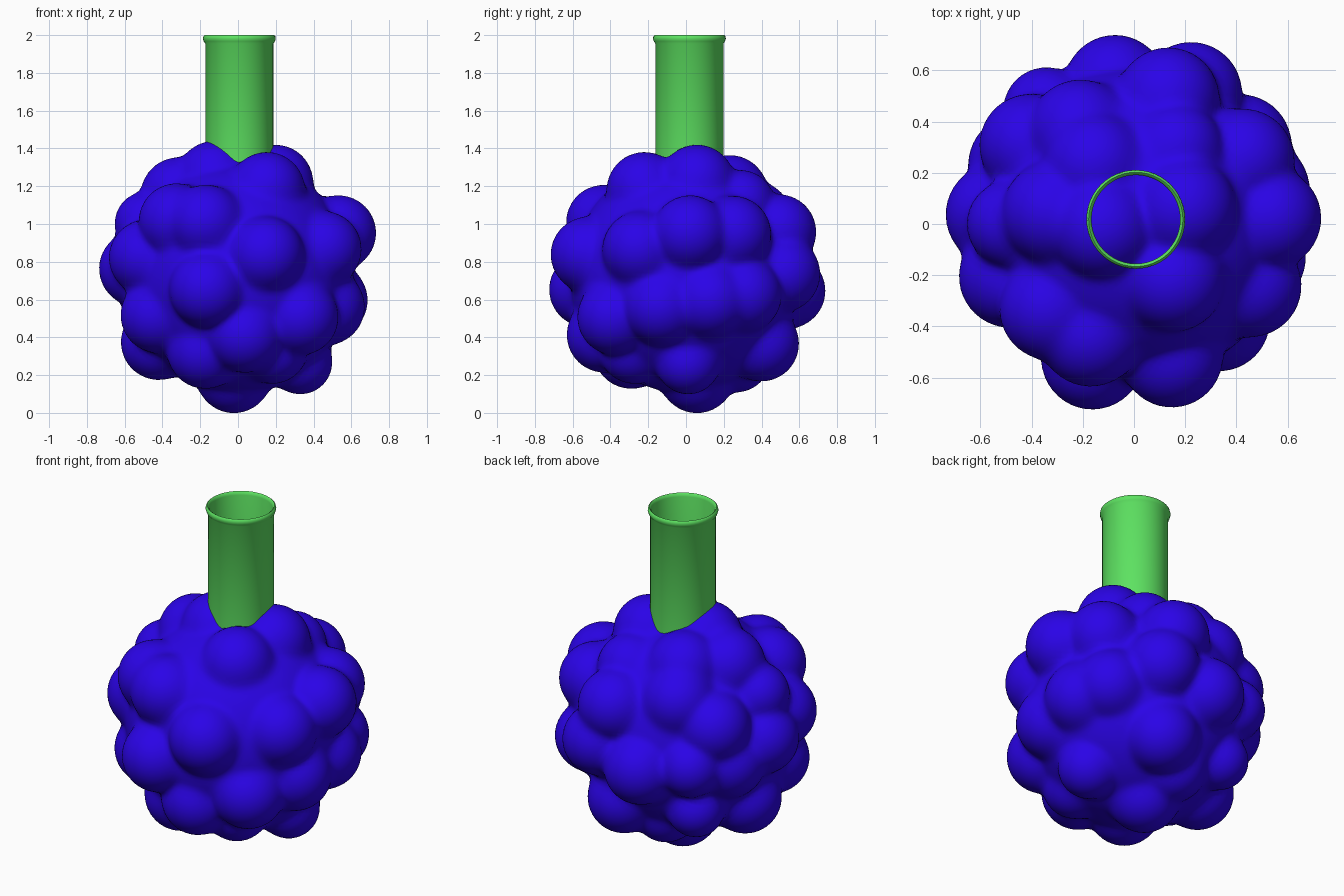
import bpy, bmesh, math
from mathutils import Vector

if "Cube" in bpy.data.objects:
    bpy.data.objects.remove(bpy.data.objects["Cube"])

CENTRE = Vector((0, 0, 0.72))
PEAK = 0.73       # usual distance from the centre to a bump's tip
BASE = 0.615      # radius of the core ball


def material(name, rgb):
    m = bpy.data.materials.new(name)
    m.diffuse_color = (*rgb, 1)
    m.use_nodes = True
    m.node_tree.nodes["Principled BSDF"].inputs["Base Color"].default_value = m.diffuse_color
    return m


def finish(bm, name, mat, angle):
    bmesh.ops.recalc_face_normals(bm, faces=bm.faces)
    me = bpy.data.meshes.new(name)
    bm.to_mesh(me)
    bm.free()
    me.materials.append(mat)
    ob = bpy.data.objects.new(name, me)
    bpy.context.collection.objects.link(ob)
    bpy.context.view_layer.objects.active = ob
    ob.select_set(True)
    bpy.ops.object.shade_smooth_by_angle(angle=math.radians(angle))
    ob.select_set(False)
    return ob


# Tips of the main bumps, measured from the ball's centre
tips = [(-.73, .05, .06), (-.17, -.02, .71), (.27, .08, .68), (.71, .03, .31),
        (.67, .18, -.17), (.65, -.18, -.22), (.18, .66, .32), (-.10, .73, -.10),
        (.30, .69, .02), (-.22, -.71, -.09), (.20, -.70, .16), (-.23, -.59, .39),
        (.21, -.30, .63), (-.43, .06, .59), (-.03, .08, -.715), (.58, .34, .31),
        (.62, -.33, .20), (.45, -.51, -.29), (-.66, -.28, .14), (-.58, -.31, -.28),
        (-.24, -.40, -.54), (.05, -.59, -.42), (-.21, .32, .61), (-.29, .50, .42),
        (-.55, .42, .24), (-.62, .32, -.07), (-.57, .05, -.47), (.18, .54, -.48),
        (-.44, -.45, .40), (.57, .42, -.13)]

# Further bumps on each side: (across, up, radius), seen along a direction
right = [(.40, -.45, .18), (-.03, -.48, .17)]
front = [(-.52, -.38, .18), (.29, -.53, .18), (-.53, .31, .17)]
front_right = [(.04, -.39, .18), (.43, -.33, .17)]
back_left = [(-.55, -.20, .18), (.33, -.20, .18), (.02, -.52, .18), (.08, -.28, .17),
             (-.33, -.52, .17), (.41, -.44, .18)]
back_right = [(-.49, -.21, .18), (-.08, -.49, .16), (.42, -.46, .18),
              (.47, -.24, .16), (.34, .15, .19), (-.30, -.36, .17)]

# Each side with the azimuth and elevation it faces
sides = [(back_right, 60, -25), (back_left, 120, 25), (right, 0, 0), (front, -90, 0),
         (front_right, -60, 25)]

bumps = []


def add_bump(d, r, peak, gap):
    if all(d.angle(e) > gap for e, _, _ in bumps):
        bumps.append((d, r, peak))


for t in tips:
    v = Vector(t)
    add_bump(v.normalized(), 0.20, v.length + 0.005, 0.0)

for spots, az, el in sides:
    a, e = math.radians(az), math.radians(el)
    out = Vector((math.cos(a) * math.cos(e), math.sin(a) * math.cos(e), math.sin(e)))
    across = Vector((-math.sin(a), math.cos(a), 0))
    up = out.cross(across)
    for u, v, r in spots:
        depth = math.sqrt(max(0, 0.36 - u * u - v * v))
        add_bump((across * u + up * v + out * depth).normalized(), r, PEAK, 0.33)

# Fill bare patches of the ball with lower bumps
for i in range(200):
    z = 1 - (i + 0.5) / 100
    t = i * math.pi * (3 - math.sqrt(5))
    s = math.sqrt(1 - z * z)
    add_bump(Vector((s * math.cos(t), s * math.sin(t), z)), 0.18, 0.69, 0.44)


def surface(d):
    """Soft maximum of the core ball and every bump along direction d."""
    k = 0.016
    total = math.exp(BASE / k)
    for e, r, peak in bumps:
        c = peak - r
        cos = d.dot(e)
        h = r * r - c * c * (1 - cos * cos)
        if cos > 0 and h > 0:
            total += math.exp((c * cos + math.sqrt(h)) / k)
    return k * math.log(total)


# Lumpy ball
bm = bmesh.new()
bmesh.ops.create_icosphere(bm, subdivisions=6, radius=1)
for v in bm.verts:
    d = v.co.normalized()
    v.co = CENTRE + d * surface(d)
bmesh.ops.smooth_vert(bm, verts=bm.verts, factor=0.5, use_axis_x=True,
                      use_axis_y=True, use_axis_z=True)
finish(bm, "lumpy_ball", material("deep blue", (0.024, 0.001, 0.82)), 80)

# Hollow stem with a rolled rim, turned from a closed profile
profile = [(.173, 1.24), (.180, 1.24), (.180, 1.955), (.189, 1.968), (.193, 1.982),
           (.190, 1.995), (.184, 2.0), (.177, 1.995), (.173, 1.98)]
N = 48
bm = bmesh.new()
rings = []
for j in range(N):
    a = 2 * math.pi * j / N
    rings.append([bm.verts.new((.007 + r * math.cos(a), .018 + r * math.sin(a), z))
                  for r, z in profile])
for j in range(N):
    p, q = rings[j], rings[(j + 1) % N]
    for i in range(len(profile)):
        n = (i + 1) % len(profile)
        bm.faces.new((p[i], q[i], q[n], p[n]))
finish(bm, "stem_tube", material("leaf green", (0.11, 0.76, 0.12)), 60)
